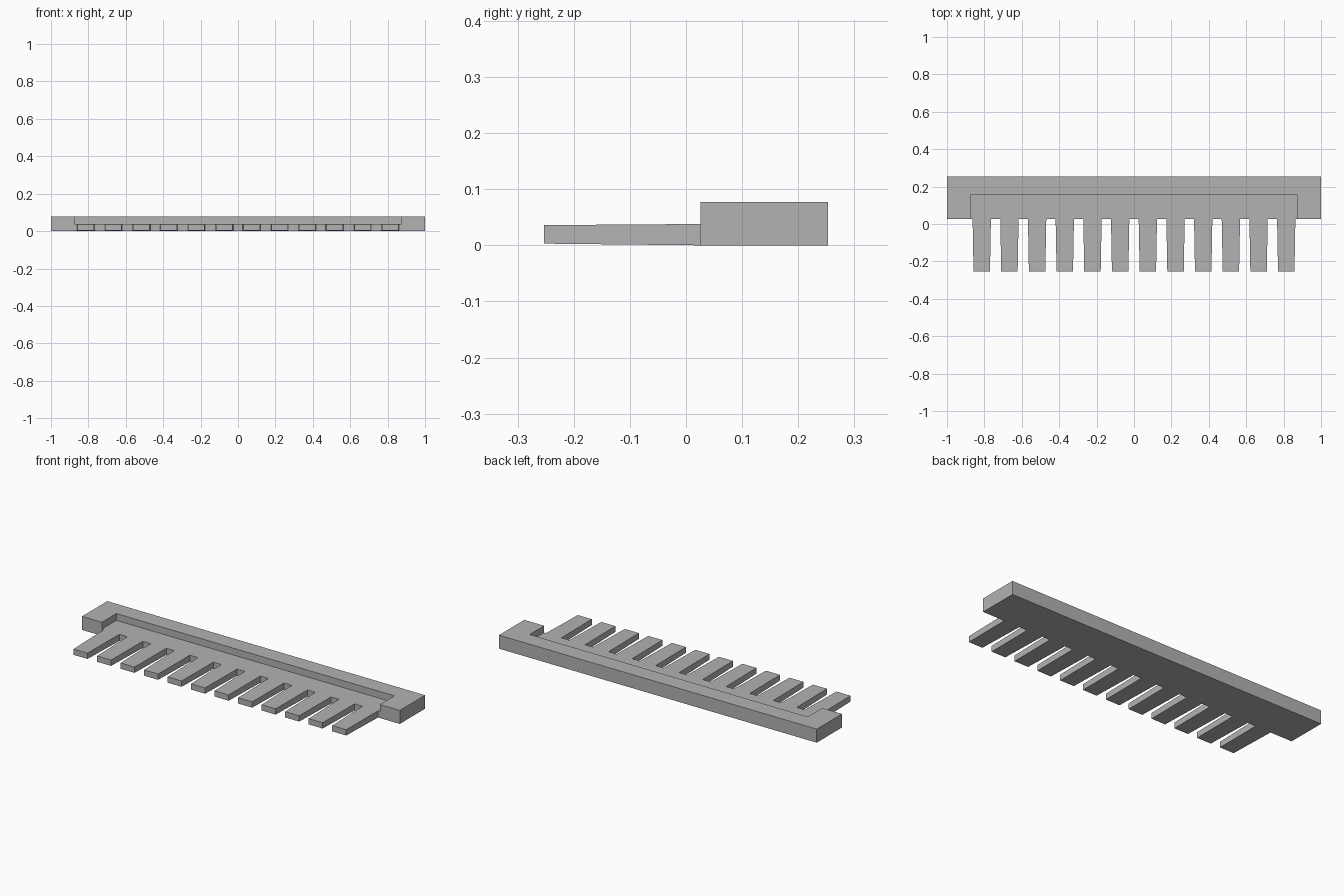
import bpy
import bmesh

default_cube = bpy.data.objects.get("Cube")
if default_cube:
    bpy.data.objects.remove(default_cube, do_unlink=True)

grey = bpy.data.materials.new("matte grey")
grey.use_nodes = True
colour = (0.45, 0.45, 0.45, 1)
grey.diffuse_color = colour
grey.node_tree.nodes["Principled BSDF"].inputs["Base Color"].default_value = colour

FRONT, BACK, HEIGHT = 0.026, 0.253, 0.077
FLOOR, TIP = 0.038, -0.253
TEETH, PITCH = 12, 0.148


def add_object(name, mesh):
    obj = bpy.data.objects.new(name, mesh)
    bpy.context.collection.objects.link(obj)
    return obj


def loft(name, near, far):
    """Solid between two rectangles, each (y, half width, bottom, top)."""
    bm = bmesh.new()
    rings = []
    for y, half, low, high in (near, far):
        corners = ((-half, low), (half, low), (half, high), (-half, high))
        rings.append([bm.verts.new((x, y, z)) for x, z in corners])
    a, b = rings
    bm.faces.new(a)
    bm.faces.new(b[::-1])
    for i in range(4):
        j = (i + 1) % 4
        bm.faces.new((a[i], b[i], b[j], a[j]))
    bmesh.ops.recalc_face_normals(bm, faces=bm.faces)
    mesh = bpy.data.meshes.new(name)
    bm.to_mesh(mesh)
    bm.free()
    mesh.materials.append(grey)
    return mesh


# Thick back bar with a shallow recess open at the front
bar = add_object("back_bar", loft("back_bar", (FRONT, 1, 0, HEIGHT), (BACK, 1, 0, HEIGHT)))
cutter = add_object("recess_cutter", loft("recess_cutter",
                    (FRONT - 0.1, 0.875, FLOOR, 0.2), (0.156, 0.875, FLOOR, 0.2)))
cutter.hide_render = True
cutter.hide_set(True)
cut = bar.modifiers.new("recess", 'BOOLEAN')
cut.operation = 'DIFFERENCE'
cut.solver = 'EXACT'
cut.object = cutter

# Row of tapered teeth flush with the recess floor
tooth_mesh = loft("tooth", (TIP, 0.044, 0.003, 0.036), (FRONT, 0.049, 0, FLOOR))
for i in range(TEETH):
    tooth = add_object(f"tooth_{i + 1}", tooth_mesh)
    tooth.location.x = (i - (TEETH - 1) / 2) * PITCH
